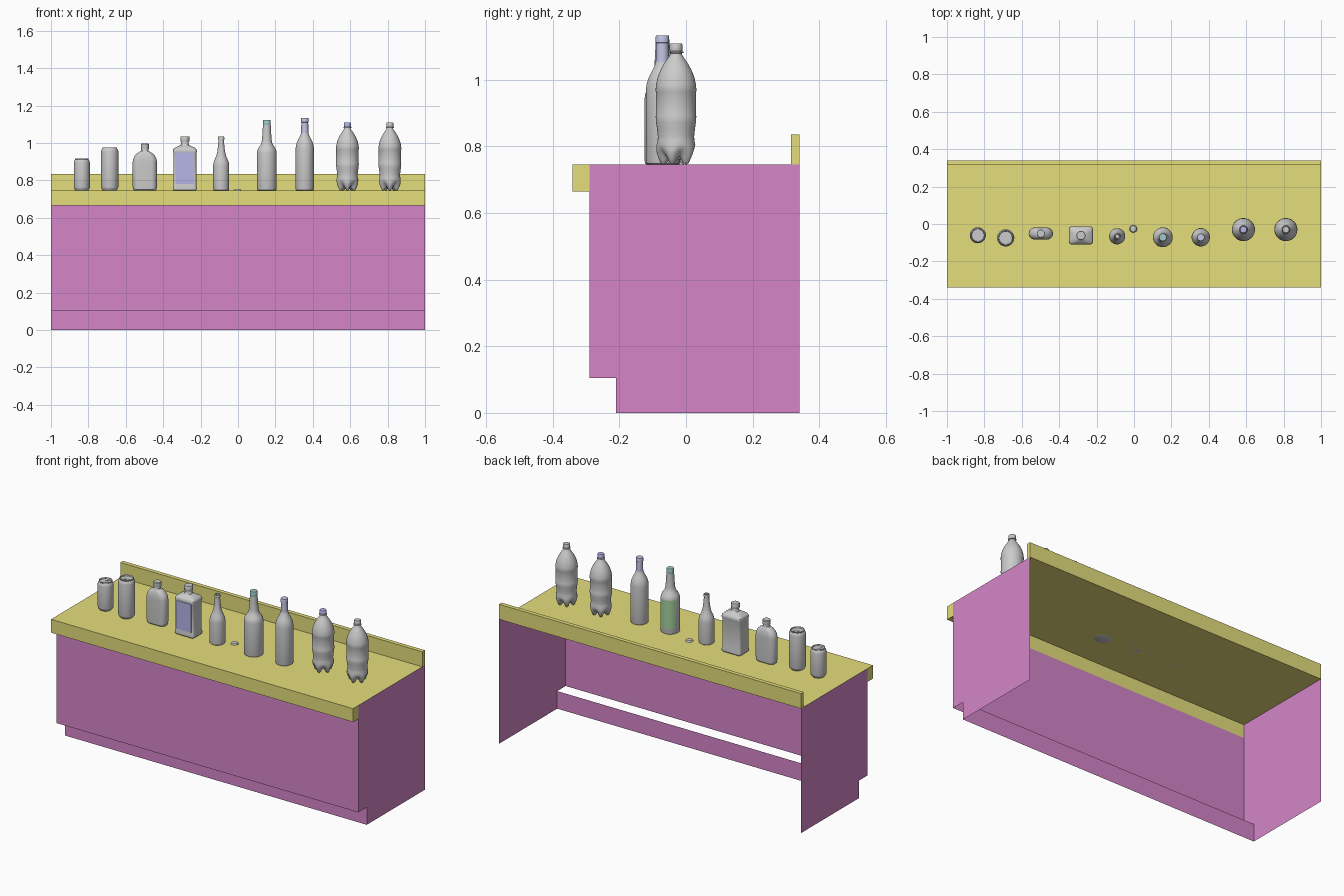
import bpy, bmesh
from math import sin, cos, pi, atan2, radians

if "Cube" in bpy.data.objects:
    bpy.data.objects.remove(bpy.data.objects["Cube"])

TOP = 0.745


def mat(name, *rgb):
    m = bpy.data.materials.new(name)
    m.diffuse_color = (*rgb, 1)
    m.use_nodes = True
    m.node_tree.nodes["Principled BSDF"].inputs["Base Color"].default_value = m.diffuse_color
    return m


YELLOW = mat("yellow", 0.78, 0.73, 0.2)
PURPLE = mat("purple", 0.66, 0.24, 0.58)
BLUE = mat("blue", 0.47, 0.46, 0.8)
FOIL = mat("foil", 0.55, 0.57, 0.78)
TEAL = mat("teal", 0.35, 0.6, 0.58)
GREEN = mat("green", 0.36, 0.64, 0.34)


def finish(name, bm, loc=(0, 0, 0), m=None, rot=0, smooth=False, fix=True):
    if fix:
        bmesh.ops.recalc_face_normals(bm, faces=bm.faces)
    me = bpy.data.meshes.new(name)
    bm.to_mesh(me)
    bm.free()
    ob = bpy.data.objects.new(name, me)
    bpy.context.collection.objects.link(ob)
    ob.location = loc
    ob.rotation_euler.z = rot
    if m:
        me.materials.append(m)
    if smooth:
        bpy.ops.object.select_all(action='DESELECT')
        ob.select_set(True)
        bpy.context.view_layer.objects.active = ob
        bpy.ops.object.shade_smooth_by_angle(angle=radians(35))
    return ob


def sheet(name, pts, m):
    bm = bmesh.new()
    bm.faces.new([bm.verts.new(p) for p in pts])
    return finish(name, bm, m=m, fix=False)


def box(name, lo, hi, m):
    bm = bmesh.new()
    bmesh.ops.create_cube(bm, size=1)
    for v in bm.verts:
        for i in range(3):
            v.co[i] = lo[i] if v.co[i] < 0 else hi[i]
    return finish(name, bm, m=m)


def loft(name, rings, loc, m=None, q=10, warp=None, rot=0):
    """Skin rounded-rectangle rings: (radius, z) or (half_x, half_y, corner, z)."""
    bm = bmesh.new()
    rows = []
    for r in rings:
        hx, hy, c, z = r if len(r) == 4 else (r[0], r[0], r[0], r[1])
        row = []
        for k, (sx, sy) in enumerate(((1, 1), (-1, 1), (-1, -1), (1, -1))):
            for i in range(q + 1):
                a = (k + i / q) * pi / 2
                p = (sx * (hx - c) + c * cos(a), sy * (hy - c) + c * sin(a), z)
                row.append(bm.verts.new(warp(*p) if warp else p))
        rows.append(row)
    n = len(rows[0])
    for a, b in zip(rows, rows[1:]):
        for i in range(n):
            j = (i + 1) % n
            bm.faces.new((a[i], a[j], b[j], b[i]))
    bm.faces.new(rows[0][::-1])
    bm.faces.new(rows[-1])
    bmesh.ops.remove_doubles(bm, verts=bm.verts, dist=1e-5)
    return finish(name, bm, loc, m, rot, True)


# Cabinet: open at the back and underneath
F, K, B = -0.29, -0.21, 0.34
for side, x in (("left", -1), ("right", 1)):
    pts = [(x, K, 0), (x, B, 0), (x, B, TOP), (x, F, TOP), (x, F, 0.105), (x, K, 0.105)]
    sheet(side + "_panel", pts if x > 0 else pts[::-1], PURPLE)
for name, y, z0, z1 in (("front_panel", F, 0.105, 0.665), ("toe_kick", K, 0, 0.105)):
    sheet(name, [(-1, y, z0), (1, y, z0), (1, y, z1), (-1, y, z1)], PURPLE)

# Worktop, front edge and backsplash
sheet("countertop", [(-1, F, TOP), (1, F, TOP), (1, B, TOP), (-1, B, TOP)], YELLOW)
box("counter_front_edge", (-1, -0.34, 0.665), (1, F, TOP), YELLOW)
box("backsplash", (-1, 0.315, TOP), (1, B, 0.835), YELLOW)


# Drink cans with recessed lid, pull tab and mouth
def can(name, x, y, r, h, rot):
    loft(name, [(r * .5, .008), (r * .7, .002), (r * .76, 0), (r * .82, .003), (r * .97, .013),
                (r, .018), (r, h - .022), (r * .97, h - .015), (r * .84, h - .005),
                (r * .86, h - .002), (r * .85, h), (r * .8, h), (r * .76, h - .007),
                (r * .3, h - .007)], (x, y, TOP), rot=rot)
    for part, off, hx, hy in (("tab", -.25, .22, .36), ("mouth", .42, .3, .24)):
        c = min(hx, hy) * r
        loft(f"{name}_{part}", [(hx * r, hy * r, c, 0), (hx * r, hy * r, c, .002)],
             (x - sin(rot) * off * r, y + cos(rot) * off * r, TOP + h - .0072), q=5, rot=rot)


can("short_can", -0.835, -0.06, 0.043, 0.172, 0)
can("tall_can", -0.686, -0.074, 0.046, 0.232, radians(-65))

# Pocket flask
loft("flask", [(.056, .025, .025, 0), (.062, .031, .031, .006), (.065, .032, .032, .02),
               (.065, .032, .032, .155), (.062, .032, .031, .17), (.054, .029, .029, .187),
               (.042, .026, .026, .2), (.028, .022, .022, .208), (.02, .02, .02, .213),
               (.019, .226)], (-0.498, -0.051, TOP))
loft("flask_cap", [(.021, .224), (.0215, .226), (.0215, .25), (.02, .252)],
     (-0.498, -0.051, TOP))

# Square bottle with front label
sx, sy = -0.284, -0.061
loft("square_bottle", [(.058, .042, .012, 0), (.063, .047, .014, .005), (.064, .048, .014, .015),
                       (.061, .045, .013, .028), (.061, .045, .013, .2), (.064, .048, .014, .21),
                       (.063, .047, .016, .22), (.057, .042, .02, .228), (.035, .03, .026, .238),
                       (.023, .023, .023, .244), (.02, .25), (.02, .265)], (sx, sy, TOP))
loft("square_bottle_cap", [(.023, .262), (.024, .264), (.024, .288), (.022, .291)], (sx, sy, TOP))
box("square_bottle_label", (sx - .05, sy - .048, .78), (sx + .05, sy - .044, .948), BLUE)

# Open long-neck bottle
loft("longneck_bottle", [(.038, 0), (.042, .003), (.043, .01), (.043, .135), (.041, .15),
                         (.034, .168), (.026, .187), (.021, .207), (.018, .23), (.0145, .27),
                         (.0145, .273), (.017, .275), (.017, .284), (.0155, .289), (.011, .289),
                         (.01, .25)], (-0.09, -0.066, TOP))


# Loose crown cap with crimped skirt
def crimp(x, y, z):
    a = atan2(y, x)
    s = 1 + (.06 * cos(20 * a) if z < .004 else 0)
    return x * s, y * s, z


loft("crown_cap", [(.018, 0), (.02, 0), (.018, .005), (.016, .008), (.012, .009)],
     (-0.004, -0.026, TOP), q=20, warp=crimp)

# Spirits bottle with rear label and teal cap
px, py = 0.154, -0.071
loft("spirits_bottle", [(.046, 0), (.051, .003), (.053, .01), (.053, .2), (.051, .214), (.045, .228),
                        (.035, .242), (.029, .255), (.026, .27), (.023, .31), (.021, .35)],
     (px, py, TOP))
loft("spirits_cap", [(.02, .343), (.021, .345), (.021, .375), (.0195, .378)], (px, py, TOP), TEAL)
bm = bmesh.new()
rows = [[bm.verts.new((.0538 * cos(radians(23 + i * 6.7)), .0538 * sin(radians(23 + i * 6.7)), z))
         for i in range(21)] for z in (.035, .205)]
for i in range(20):
    bm.faces.new((rows[0][i], rows[0][i + 1], rows[1][i + 1], rows[1][i]))
finish("spirits_label", bm, (px, py, TOP), GREEN, smooth=True, fix=False)

# Wine bottle with foil neck
loft("wine_bottle", [(.02, .012), (.042, 0), (.047, .003), (.049, .01), (.049, .225), (.047, .243),
                     (.041, .262), (.032, .28), (.024, .295), (.02, .308), (.018, .315)],
     (0.357, -0.071, TOP))
loft("wine_foil", [(.02, .305), (.0185, .36), (.0185, .365), (.0205, .367), (.0205, .382),
                   (.019, .388), (.012, .388)], (0.357, -0.071, TOP), FOIL)


# Soda bottles with five-footed base
def feet(x, y, z):
    if z < .06:
        valley = (1 - cos(5 * atan2(y, x) + pi / 2)) / 2
        t = (1 - z / .06) * valley
        s = 1 - .22 * t
        return x * s, y * s, z + .024 * t
    return x, y, z


for name, x, m in (("soda_bottle_a", 0.585, BLUE), ("soda_bottle_b", 0.812, None)):
    loc = (x, -0.03, TOP)
    loft(name, [(.006, .018), (.02, .014), (.033, .002), (.039, 0), (.045, .004), (.052, .018),
                (.057, .032), (.059, .045), (.058, .06), (.055, .075), (.0545, .085), (.057, .108),
                (.06, .128), (.061, .145), (.06, .148), (.06, .218), (.0615, .222), (.06, .24),
                (.055, .263), (.046, .285), (.036, .303), (.026, .318), (.019, .328), (.017, .334),
                (.022, .336), (.022, .339), (.017, .341), (.017, .35)],
         loc, q=15, warp=feet)
    loft(name + "_cap", [(.0185, .341), (.019, .343), (.019, .361), (.017, .364)], loc, m)
